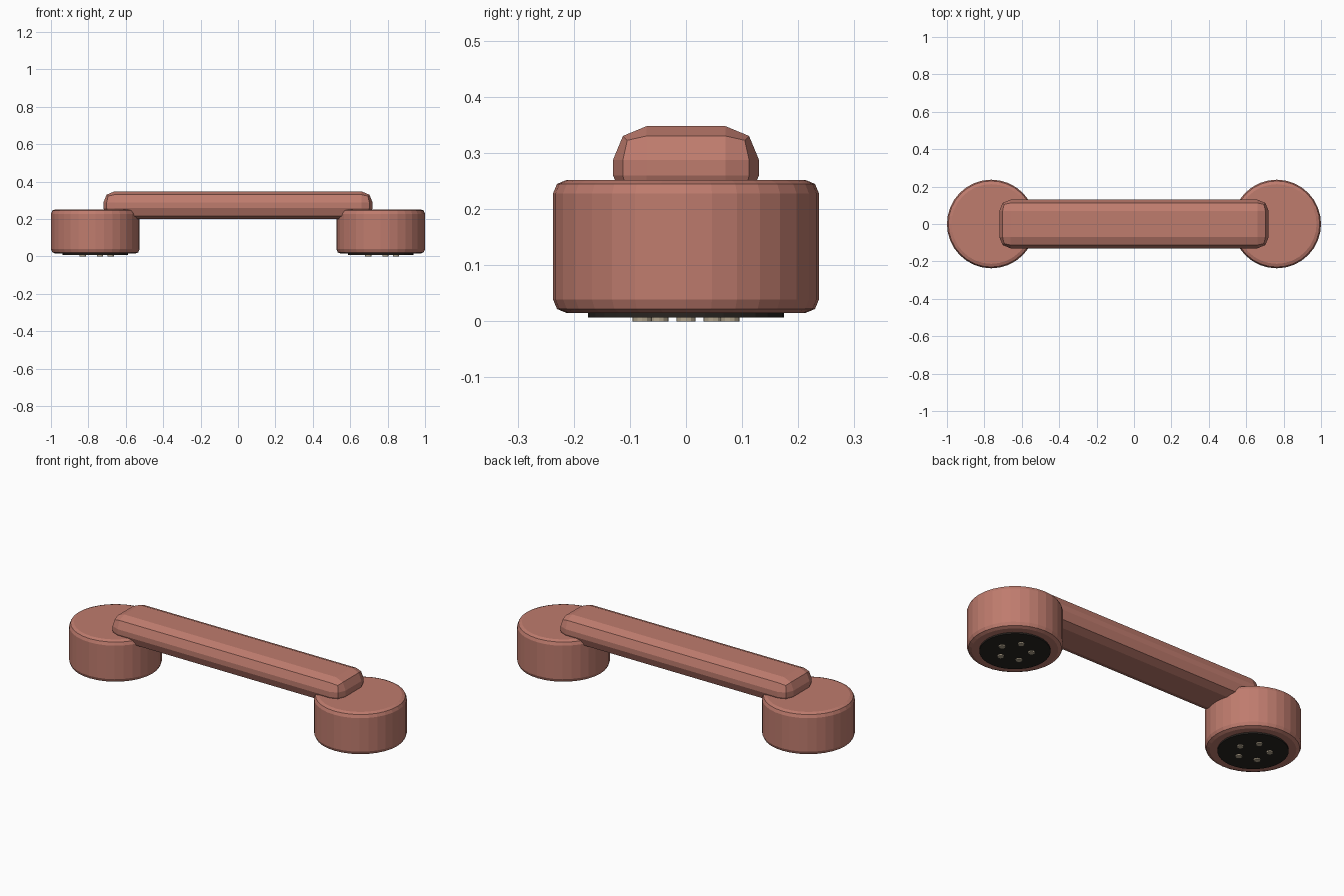
import bpy, math

if "Cube" in bpy.data.objects:
    bpy.data.objects.remove(bpy.data.objects["Cube"])


def material(name, rgb):
    m = bpy.data.materials.new(name)
    m.diffuse_color = (*rgb, 1)
    m.use_nodes = True
    m.node_tree.nodes["Principled BSDF"].inputs["Base Color"].default_value = m.diffuse_color
    return m


shell = material("shell", (0.52, 0.20, 0.155))
dark = material("dark_plate", (0.022, 0.018, 0.015))
beige = material("beige", (0.45, 0.38, 0.27))


def finish(ob, name, mat, bevel=0):
    ob.name = name
    ob.data.materials.append(mat)
    if bevel:
        b = ob.modifiers.new("bevel", 'BEVEL')
        b.width, b.segments, b.limit_method = bevel, 2, 'ANGLE'


def cylinder(name, x, y, z0, z1, r, sides, mat, bevel=0):
    bpy.ops.mesh.primitive_cylinder_add(
        vertices=sides, radius=r, depth=z1 - z0, location=(x, y, (z0 + z1) / 2))
    finish(bpy.context.object, name, mat, bevel)


# Grip bar
bpy.ops.mesh.primitive_cube_add(size=1, location=(0, 0, 0.274))
grip = bpy.context.object
grip.scale = (1.44, 0.26, 0.148)
bpy.ops.object.transform_apply(location=False, rotation=False, scale=True)
finish(grip, "grip", shell, 0.06)

# Earpiece and mouthpiece, each with a plate and five studs
for part, x in (("earpiece", -0.763), ("mouthpiece", 0.763)):
    cylinder(part, x, 0, 0.015, 0.252, 0.237, 32, shell, 0.024)
    cylinder(part + "_plate", x, 0, 0.007, 0.024, 0.175, 32, dark)
    for i in range(5):
        a = math.tau * i / 5
        cylinder(f"{part}_stud_{i + 1}", x + 0.082 * math.cos(a),
                 0.082 * math.sin(a), 0, 0.014, 0.017, 12, beige)
